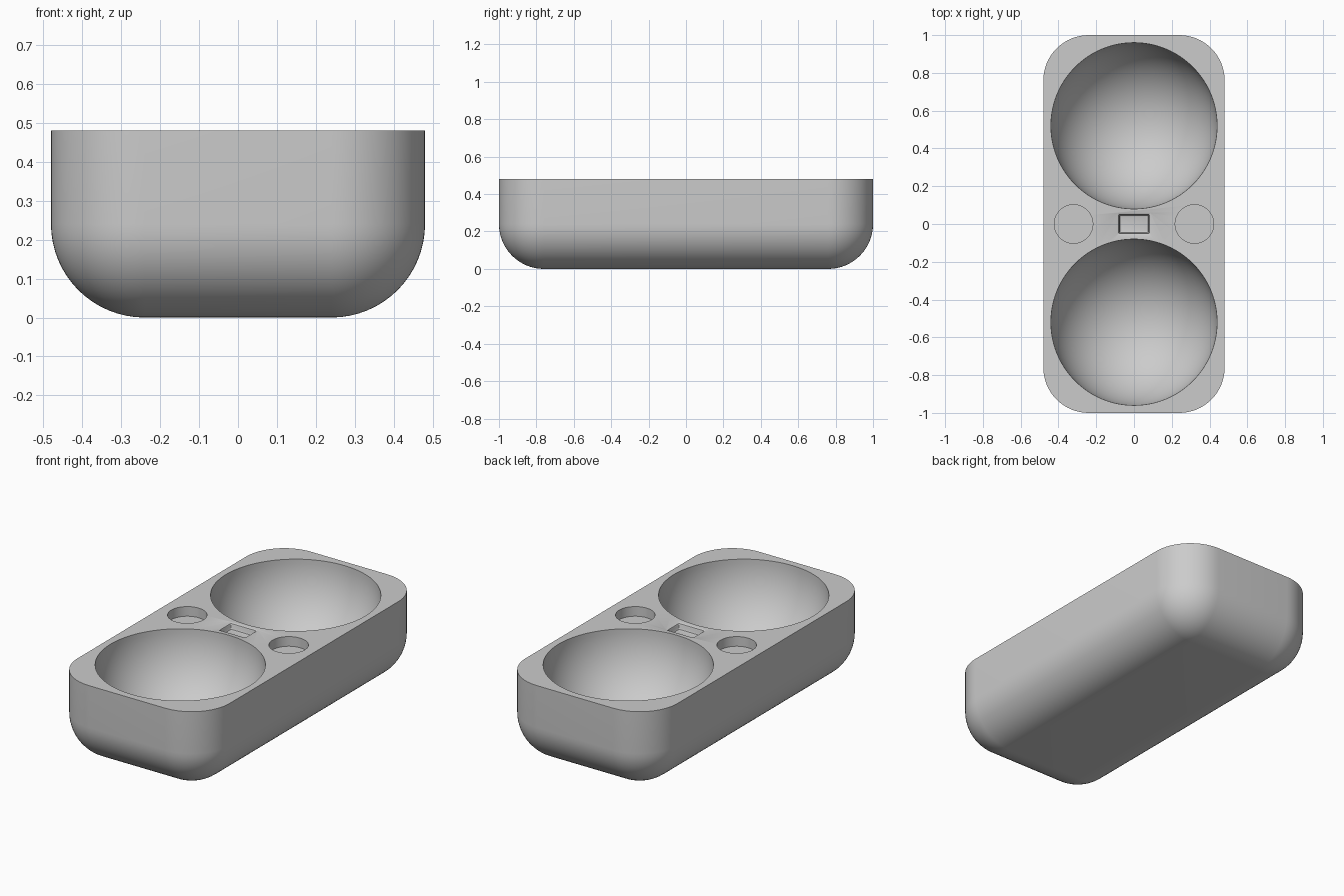
import bpy, bmesh, math

if "Cube" in bpy.data.objects:
    bpy.data.objects.remove(bpy.data.objects["Cube"])

W, L, H, R = 0.48, 1.0, 0.48, 0.24   # half width, half length, height, rounding
STEPS = 16

grey = bpy.data.materials.new("plain grey")
grey.diffuse_color = (0.6, 0.6, 0.6, 1)
grey.use_nodes = True
grey.node_tree.nodes["Principled BSDF"].inputs["Base Color"].default_value = grey.diffuse_color


def loft(name, rings, loc=(0, 0, 0)):
    """Closed solid from stacked rings of equal point count."""
    bm = bmesh.new()
    vs = [[bm.verts.new(p) for p in ring] for ring in rings]
    n = len(rings[0])
    for a, b in zip(vs, vs[1:]):
        for i in range(n):
            j = (i + 1) % n
            bm.faces.new((a[i], a[j], b[j], b[i]))
    bm.faces.new(vs[0][::-1])
    bm.faces.new(vs[-1])
    bmesh.ops.remove_doubles(bm, verts=bm.verts, dist=1e-5)
    bmesh.ops.recalc_face_normals(bm, faces=bm.faces)
    me = bpy.data.meshes.new(name)
    bm.to_mesh(me)
    bm.free()
    me.materials.append(grey)
    ob = bpy.data.objects.new(name, me)
    ob.location = loc
    bpy.context.collection.objects.link(ob)
    return ob


def rounded_rect(hx, hy, r, z, steps=STEPS):
    """Rectangle ring of half size hx, hy with corner radius r."""
    pts = []
    for k, (sx, sy) in enumerate([(1, 1), (-1, 1), (-1, -1), (1, -1)]):
        for i in range(steps + 1):
            a = math.pi / 2 * (k + i / steps)
            pts.append((sx * (hx - r) + r * math.cos(a),
                        sy * (hy - r) + r * math.sin(a), z))
    return pts


def circle(r, z, n):
    return [(r * math.cos(2 * math.pi * i / n), r * math.sin(2 * math.pi * i / n), z)
            for i in range(n)]


# Tray body: rounded corners, rounded underside, sharp top rim
rings = []
for i in range(STEPS + 1):
    a = math.pi / 2 * (1 - i / STEPS)
    r = R * math.cos(a)
    rings.append(rounded_rect(W - R + r, L - R + r, r, R - R * math.sin(a)))
rings.append(rounded_rect(W, L, R, H))
body = loft("tray_body", rings)

cutters = []
for s in (-1, 1):
    # Hemispherical bowls
    bowl = [circle(0.44 * math.sin(t), -0.44 * math.cos(t), 96)
            for t in (math.pi / 2 * max(i, 0.2) / 28 for i in range(29))]
    bowl.append(circle(0.44, 0.1, 96))
    cutters.append(loft("bowl_cutter", bowl, (0, s * 0.52, H)))
    # Shallow round sockets
    cutters.append(loft("socket_cutter", [circle(0.102, -0.055, 64), circle(0.102, 0.1, 64)],
                        (s * 0.32, 0, H)))

# Small central slot with softened lip and floor
slot = [rounded_rect(0.088 - dx, 0.058 - dx, 0.004, z, 3)
        for dx, z in [(0.02, -0.035), (0.014, -0.033), (0.011, -0.027),
                      (0.010, -0.012), (0.007, -0.004), (0, 0), (0, 0.1)]]
cutters.append(loft("slot_cutter", slot, (0, 0, H)))

for c in cutters:
    c.hide_render = True
    m = body.modifiers.new("cut", 'BOOLEAN')
    m.operation, m.solver, m.object = 'DIFFERENCE', 'EXACT', c

# Bake the cuts, drop the cutters, shade smooth with sharp rims
bpy.context.view_layer.objects.active = body
body.select_set(True)
for m in list(body.modifiers):
    bpy.ops.object.modifier_apply(modifier=m.name)
for c in cutters:
    bpy.data.objects.remove(c)
bpy.ops.object.shade_smooth_by_angle(angle=math.radians(35))
